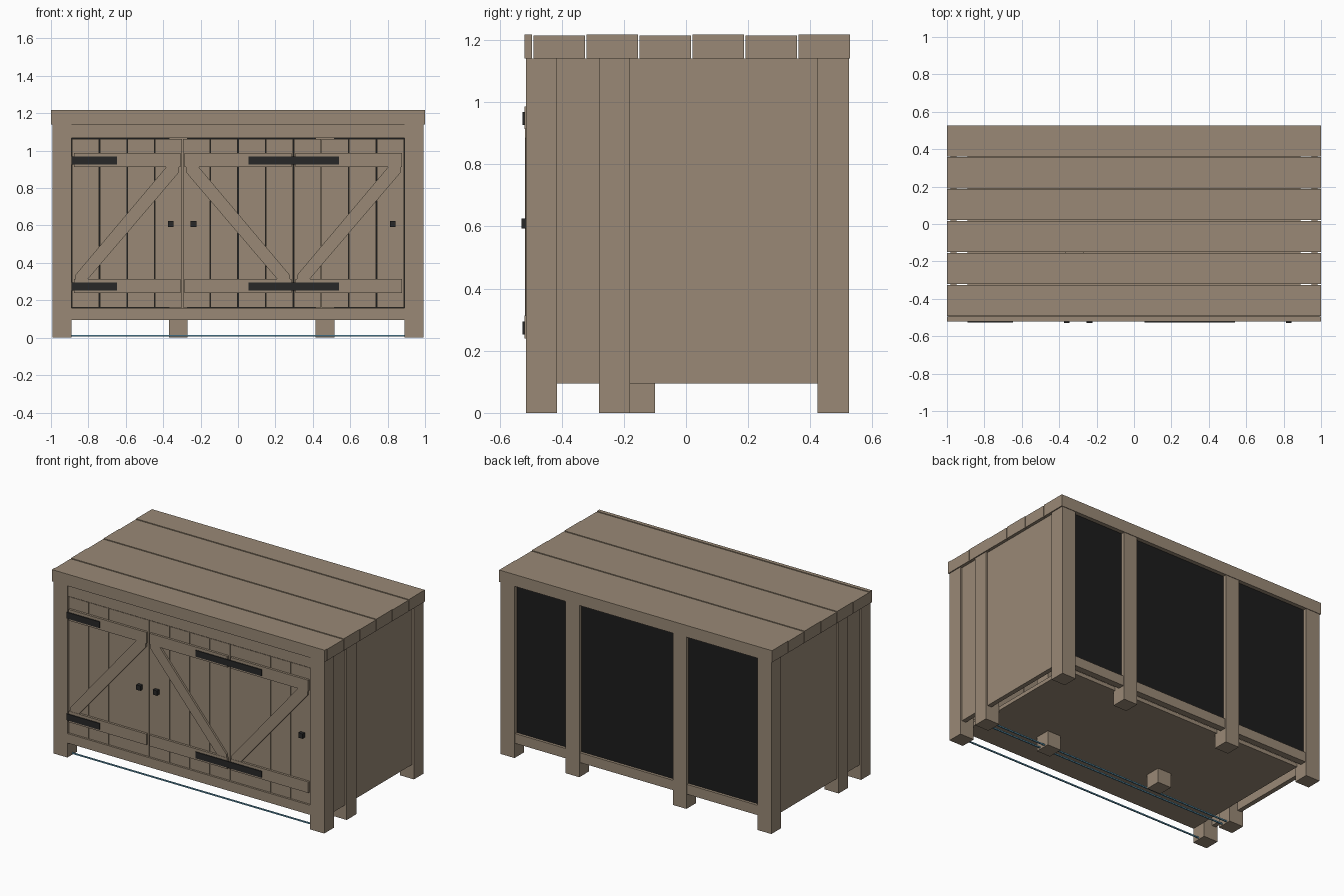
import bpy, bmesh

if "Cube" in bpy.data.objects:
    bpy.data.objects.remove(bpy.data.objects["Cube"])


def material(name, color):
    m = bpy.data.materials.new(name)
    m.diffuse_color = (*color, 1)
    m.use_nodes = True
    m.node_tree.nodes["Principled BSDF"].inputs["Base Color"].default_value = m.diffuse_color
    return m


WOOD = material("wood", (0.32, 0.25, 0.18))
IRON = material("iron", (0.02, 0.02, 0.02))
FELT = material("black_felt", (0.012, 0.012, 0.012))
BLUE = material("blue_line", (0.13, 0.36, 0.52))


def prism(name, pts, y0, y1, mat=WOOD):
    """Extrude an XZ outline from y0 back to y1."""
    bm = bmesh.new()
    face = bm.faces.new([bm.verts.new((x, y0, z)) for x, z in pts])
    ext = bmesh.ops.extrude_face_region(bm, geom=[face])
    verts = [v for v in ext["geom"] if isinstance(v, bmesh.types.BMVert)]
    bmesh.ops.translate(bm, verts=verts, vec=(0, y1 - y0, 0))
    # keep the front cap if the extrude consumed it
    if not any(all(abs(v.co.y - y0) < 1e-6 for v in f.verts) for f in bm.faces):
        bm.faces.new([v for v in bm.verts if abs(v.co.y - y0) < 1e-6])
    bmesh.ops.recalc_face_normals(bm, faces=bm.faces)
    me = bpy.data.meshes.new(name)
    bm.to_mesh(me)
    bm.free()
    me.materials.append(mat)
    ob = bpy.data.objects.new(name, me)
    bpy.context.collection.objects.link(ob)
    return ob


def box(name, x0, x1, y0, y1, z0, z1, mat=WOOD):
    return prism(name, [(x0, z0), (x1, z0), (x1, z1), (x0, z1)], y0, y1, mat)


# Side posts and side panels, mirrored left and right
for s, side in ((-1, "left"), (1, "right")):
    a, b = sorted((s * 0.89, s * 0.993))
    for part, y0 in (("front", -0.515), ("middle", -0.28), ("back", 0.424)):
        box(f"{side}_{part}_post", a, b, y0, y0 + 0.1, 0, 1.14)
    a, b = sorted((s * 0.95, s * 0.98))
    box(f"{side}_front_panel", a, b, -0.415, -0.28, 0.095, 1.14)
    box(f"{side}_panel", a, b, -0.18, 0.424, 0.095, 1.14)

# Inner posts and back posts between the bays
for x, y in ((-0.32, -0.20), (0.465, -0.28)):
    box("inner_post", x - 0.05, x + 0.05, y, y + 0.1, 0, 1.14)
    box("back_post", x - 0.05, x + 0.05, 0.424, 0.524, 0, 1.14)

# Floor, front rails, back rail and dark back panel
box("floor", -0.89, 0.89, -0.48, 0.44, 0.095, 0.12)
box("front_bottom_rail", -0.89, 0.89, -0.513, -0.44, 0.095, 0.158)
box("front_top_rail", -0.89, 0.89, -0.511, -0.44, 1.068, 1.14)
box("back_bottom_rail", -0.89, 0.89, 0.475, 0.518, 0.095, 0.16)
box("back_panel", -0.89, 0.89, 0.487, 0.5, 0.12, 1.14, FELT)

# Roof planks
box("roof_front_strip", -1, 1, -0.52, -0.495, 1.14, 1.218)
for i in range(6):
    y = -0.491 + 0.1705 * i
    box("roof_plank", -1, 1, y, y + 0.166, 1.14, 1.215 + 0.003 * (i % 2))

# Three plank doors with battens, diagonal brace, strap hinges and knob
for x0, hinge_left, flip, knob in ((-0.888, True, False, -0.36),
                                   (-0.295, False, True, -0.238),
                                   (0.298, True, False, 0.828)):
    w = 0.59
    for i in range(4):
        px = x0 + i * w / 4
        box("door_plank", px + 0.0015, px + w / 4 - 0.0015, -0.505, -0.485, 0.161, 1.063)
    for z0, z1 in ((0.24, 0.313), (0.913, 0.987)):
        box("door_batten", x0 + 0.01, x0 + w - 0.01, -0.52, -0.505, z0, z1)
        hx = x0 - 0.002 if hinge_left else x0 + w - 0.24
        zm = (z0 + z1) / 2 - 0.003
        box("strap_hinge", hx, hx + 0.243, -0.526, -0.519, zm - 0.021, zm + 0.021, IRON)
    brace = [(0.018, 0.313), (0.085, 0.313), (0.573, 0.885),
             (0.573, 0.913), (0.505, 0.913), (0.018, 0.335)]
    pts = [(x0 + (w - x if flip else x), z) for x, z in brace]
    prism("door_brace", pts, -0.518, -0.505)
    box("door_knob", knob - 0.015, knob + 0.015, -0.53, -0.504, 0.593, 0.625, IRON)

# Thin blue lines near the ground
for y in (-0.465, -0.25, -0.21):
    box("ground_line", -0.89, 0.89, y - 0.004, y + 0.004, 0.007, 0.015, BLUE)
